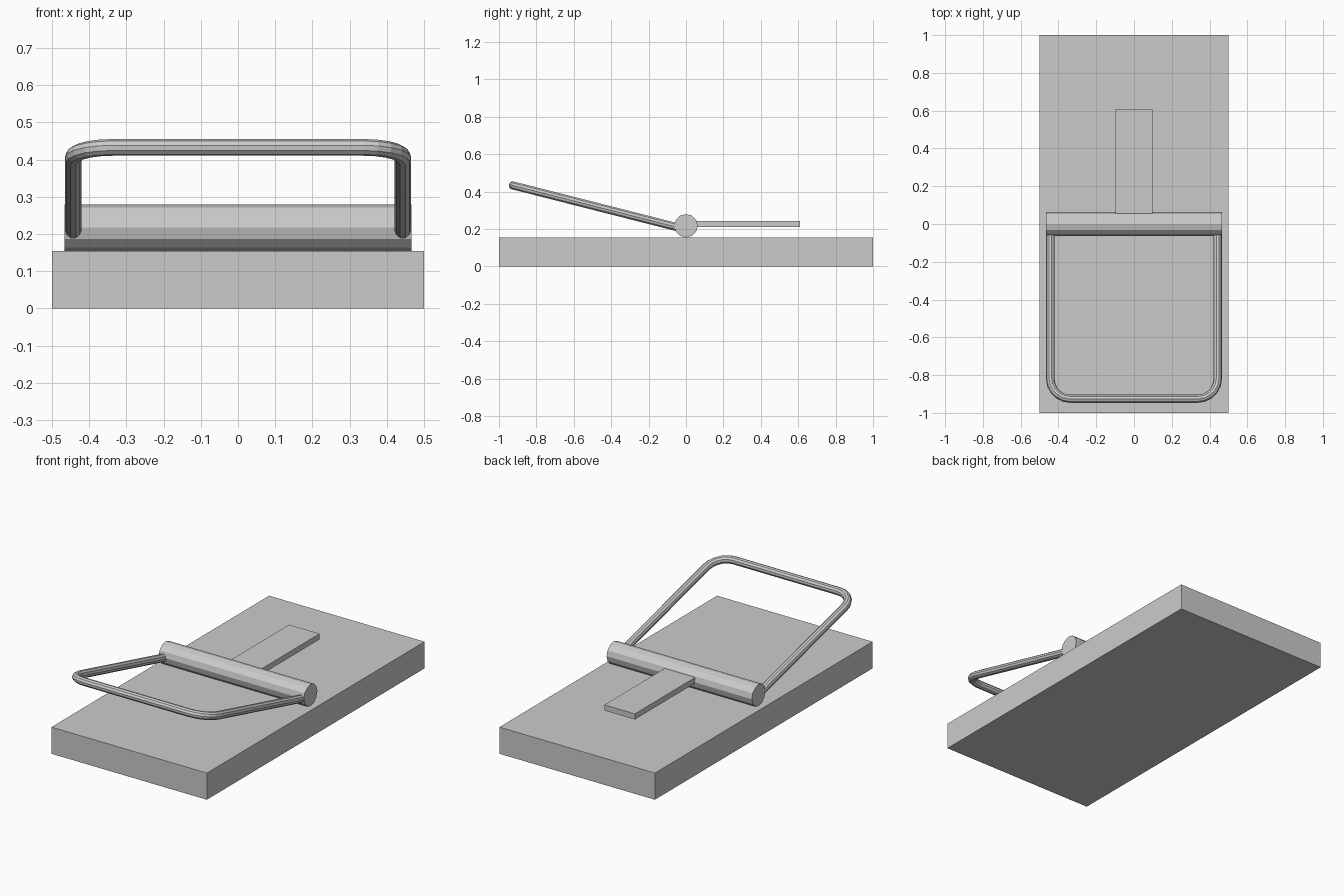
import bpy
from math import pi, cos, sin
from mathutils import Vector

cube = bpy.data.objects.get("Cube")
if cube:
    bpy.data.objects.remove(cube, do_unlink=True)

grey = bpy.data.materials.new("plain grey")
grey.use_nodes = True
colour = (0.6, 0.6, 0.6, 1)
grey.diffuse_color = colour
grey.node_tree.nodes["Principled BSDF"].inputs["Base Color"].default_value = colour


def box(name, low, high):
    low, high = Vector(low), Vector(high)
    bpy.ops.mesh.primitive_cube_add(size=1, location=(low + high) / 2)
    ob = bpy.context.object
    ob.name = name
    ob.scale = high - low
    bpy.ops.object.transform_apply(location=False, rotation=False, scale=True)
    ob.data.materials.append(grey)
    return ob


# Flat base board and trigger plate
box("base_board", (-0.5, -1, 0), (0.5, 1, 0.155))
box("trigger_plate", (-0.098, 0, 0.21), (0.098, 0.61, 0.243))

# Faceted axle lying across the board
bpy.ops.mesh.primitive_cylinder_add(vertices=12, radius=0.0625, depth=0.934,
                                    location=(0, 0, 0.2175), rotation=(0, pi / 2, 0))
axle = bpy.context.object
axle.name = "axle"
axle.data.materials.append(grey)

# Bent wire hoop rising towards the front, with rounded corners
half_width, reach, bend = 0.443, 0.925, 0.105
start_z, end_z = 0.198, 0.433


def on_slope(x, y):
    return Vector((x, -y, start_z + (end_z - start_z) * y / reach))


half = [on_slope(half_width, 0)]
for i in range(6):
    a = i / 5 * pi / 2
    half.append(on_slope(half_width - bend + bend * cos(a), reach - bend + bend * sin(a)))
path = half + [Vector((-p.x, p.y, p.z)) for p in reversed(half)]

curve = bpy.data.curves.new("wire_hoop", "CURVE")
curve.dimensions = "3D"
curve.bevel_depth = 0.0225
curve.bevel_resolution = 3
curve.use_fill_caps = True
spline = curve.splines.new("POLY")
spline.points.add(len(path) - 1)
for point, co in zip(spline.points, path):
    point.co = (*co, 1)
spline.use_smooth = False
curve.materials.append(grey)
hoop = bpy.data.objects.new("wire_hoop", curve)
bpy.context.collection.objects.link(hoop)
bpy.ops.object.select_all(action="DESELECT")
hoop.select_set(True)
bpy.context.view_layer.objects.active = hoop
bpy.ops.object.convert(target="MESH")
